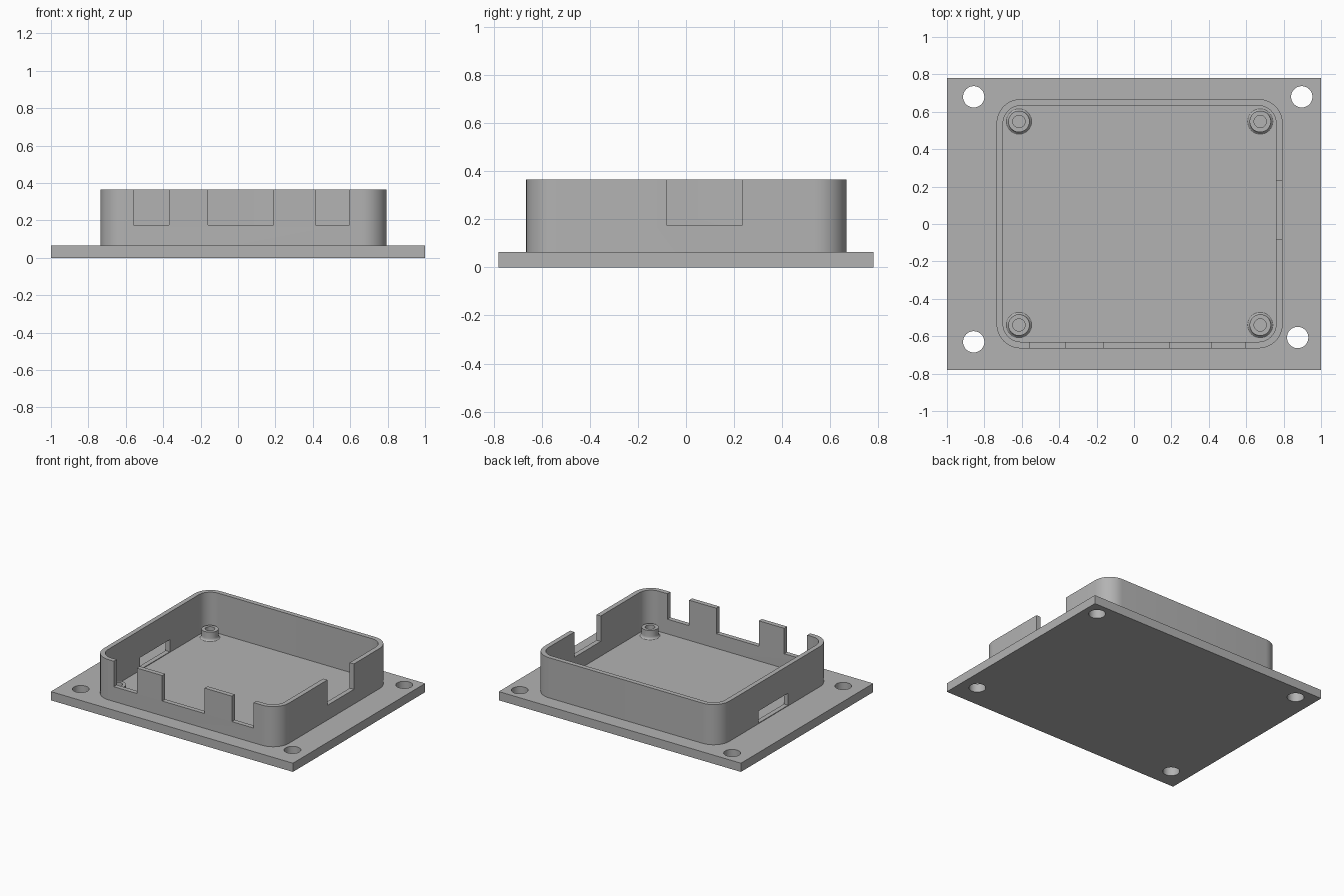
import bpy, bmesh, math

default = bpy.data.objects.get("Cube")
if default:
    bpy.data.objects.remove(default, do_unlink=True)

PLATE_TOP, WALL_TOP, NOTCH_Z = 0.065, 0.365, 0.175

grey = bpy.data.materials.new("plastic grey")
grey.use_nodes = True
colour = (0.45, 0.45, 0.45, 1)
grey.diffuse_color = colour
grey.node_tree.nodes["Principled BSDF"].inputs["Base Color"].default_value = colour


def finish(name, bm):
    bmesh.ops.recalc_face_normals(bm, faces=bm.faces)
    mesh = bpy.data.meshes.new(name)
    bm.to_mesh(mesh)
    bm.free()
    mesh.materials.append(grey)
    obj = bpy.data.objects.new(name, mesh)
    bpy.context.collection.objects.link(obj)
    return obj


def add_box(bm, x0, x1, y0, y1, z0, z1):
    verts = bmesh.ops.create_cube(bm, size=1)["verts"]
    bmesh.ops.scale(bm, vec=(x1 - x0, y1 - y0, z1 - z0), verts=verts)
    bmesh.ops.translate(bm, vec=((x0 + x1) / 2, (y0 + y1) / 2, (z0 + z1) / 2), verts=verts)


def rounded_rect(x0, x1, y0, y1, r, steps=10):
    corners = [(x1 - r, y1 - r), (x0 + r, y1 - r), (x0 + r, y0 + r), (x1 - r, y0 + r)]
    return [(cx + r * math.cos(a), cy + r * math.sin(a))
            for q, (cx, cy) in enumerate(corners)
            for a in [(q + i / steps) * math.pi / 2 for i in range(steps + 1)]]


def bridge(bm, loops, closed):
    """Join consecutive vertex loops with quads."""
    pairs = list(zip(loops, loops[1:]))
    if closed:
        pairs.append((loops[-1], loops[0]))
    for a, b in pairs:
        for i in range(len(a)):
            j = (i + 1) % len(a)
            bm.faces.new((a[i], a[j], b[j], b[i]))


def cut(obj, cutter):
    mod = obj.modifiers.new("cut", 'BOOLEAN')
    mod.operation, mod.solver, mod.object = 'DIFFERENCE', 'EXACT', cutter
    cutter.hide_render = True
    bpy.context.view_layer.objects.active = obj
    bpy.ops.object.modifier_apply(modifier=mod.name)
    bpy.data.objects.remove(cutter, do_unlink=True)


def smooth(obj):
    bpy.ops.object.select_all(action='DESELECT')
    obj.select_set(True)
    bpy.context.view_layer.objects.active = obj
    bpy.ops.object.shade_smooth_by_angle(angle=math.radians(30))


# Base plate with four mounting holes
bm = bmesh.new()
add_box(bm, -1, 1, -0.78, 0.78, 0, PLATE_TOP)
plate = finish("base_plate", bm)

bm = bmesh.new()
for x, y in [(-0.857, 0.68), (0.897, 0.68), (-0.857, -0.63), (0.875, -0.607)]:
    made = bmesh.ops.create_cone(bm, cap_ends=True, segments=40, radius1=0.057,
                                 radius2=0.057, depth=0.4)
    bmesh.ops.translate(bm, vec=(x, y, 0), verts=made["verts"])
cut(plate, finish("hole_cutter", bm))
smooth(plate)

# Rounded enclosure wall
outer = rounded_rect(-0.735, 0.795, -0.665, 0.668, 0.13)
inner = rounded_rect(-0.7, 0.76, -0.63, 0.633, 0.095)
bm = bmesh.new()
loops = [[bm.verts.new((x, y, z)) for x, y in ring]
         for ring, z in [(outer, PLATE_TOP), (outer, WALL_TOP),
                         (inner, WALL_TOP), (inner, PLATE_TOP)]]
bridge(bm, loops, True)
wall = finish("enclosure_wall", bm)

# Connector notches in the front and left walls, slot in the right wall
bm = bmesh.new()
for x0, x1 in [(-0.56, -0.37), (-0.16, 0.19), (0.415, 0.595)]:
    add_box(bm, x0, x1, -0.75, -0.58, NOTCH_Z, 0.5)
add_box(bm, 0.7, 0.9, -0.08, 0.232, NOTCH_Z, 0.5)
add_box(bm, -0.8, -0.65, -0.155, 0.195, 0.07, 0.16)
cut(wall, finish("notch_cutter", bm))
smooth(wall)

# Hollow standoffs with flared feet
profile = [(0.068, 0.065), (0.062, 0.069), (0.058, 0.077), (0.057, 0.085),
           (0.057, 0.13), (0.033, 0.13), (0.033, 0.066)]
sides = 32
for name, x, y in [("back_right", -0.615, 0.548), ("back_left", 0.675, 0.548),
                   ("front_right", -0.615, -0.54), ("front_left", 0.675, -0.54)]:
    bm = bmesh.new()
    rings = [[bm.verts.new((x + r * math.cos(math.tau * i / sides),
                            y + r * math.sin(math.tau * i / sides), z))
              for i in range(sides)] for r, z in profile]
    bridge(bm, rings, False)
    bm.faces.new(rings[-1])
    smooth(finish(name + "_standoff", bm))
